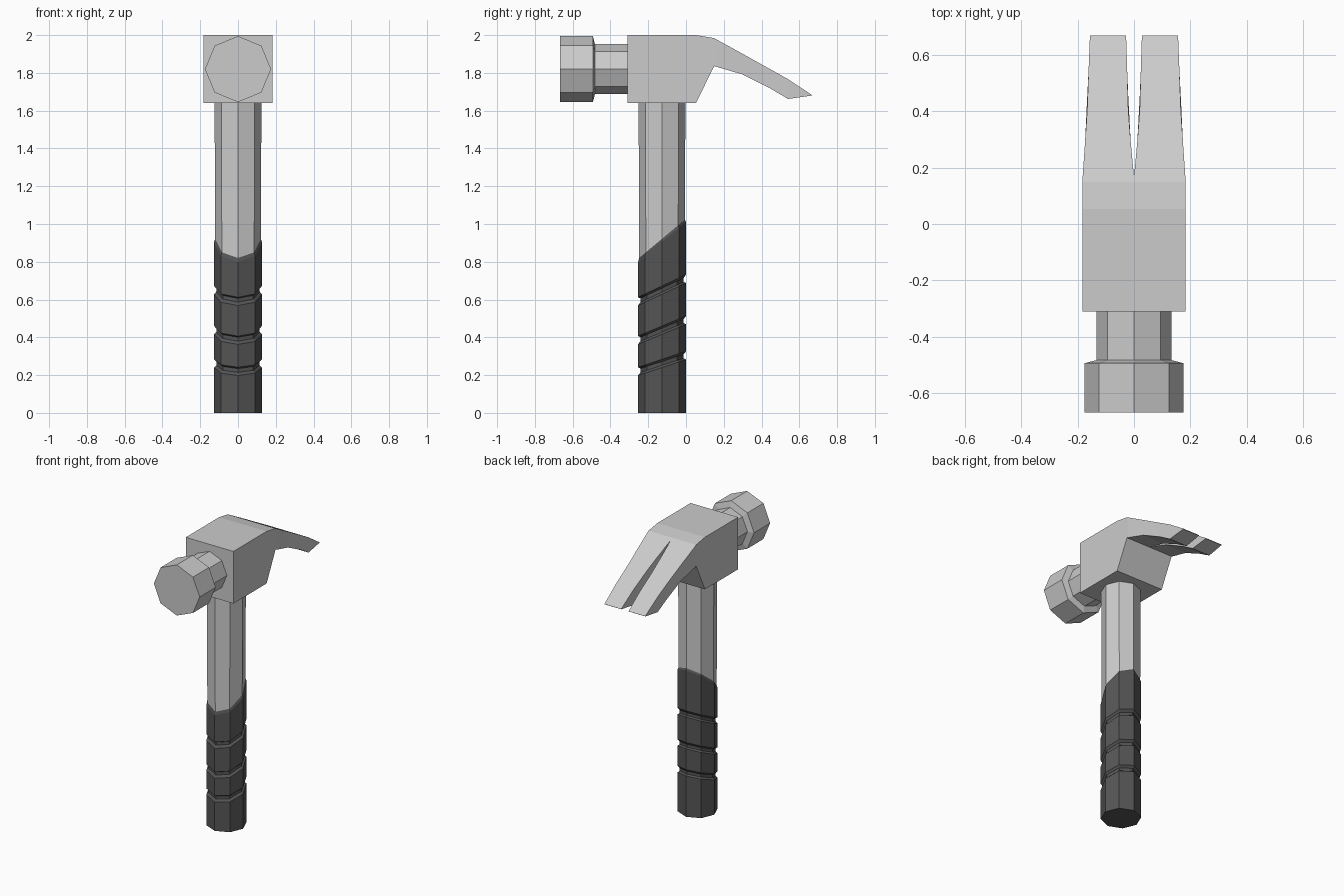
import bpy, bmesh, math

if "Cube" in bpy.data.objects:
    bpy.data.objects.remove(bpy.data.objects["Cube"])

dark = bpy.data.materials.new("dark_grip")
dark.diffuse_color = (0.09, 0.09, 0.09, 1)
dark.use_nodes = True
dark.node_tree.nodes["Principled BSDF"].inputs["Base Color"].default_value = dark.diffuse_color


def finish(name, bm, mat=None):
    bmesh.ops.recalc_face_normals(bm, faces=bm.faces)
    me = bpy.data.meshes.new(name)
    bm.to_mesh(me)
    bm.free()
    ob = bpy.data.objects.new(name, me)
    bpy.context.collection.objects.link(ob)
    if mat:
        me.materials.append(mat)
    return ob


def loft(name, rings, mat=None):
    """Skin a list of equal-length closed rings and cap both ends."""
    bm = bmesh.new()
    vs = [[bm.verts.new(p) for p in r] for r in rings]
    n = len(vs[0])
    for a, b in zip(vs, vs[1:]):
        for i in range(n):
            j = (i + 1) % n
            bm.faces.new((a[i], a[j], b[j], b[i]))
    bm.faces.new(vs[0])
    bm.faces.new(vs[-1])
    return finish(name, bm, mat)


OCT = [(math.cos(i * math.pi / 4), math.sin(i * math.pi / 4)) for i in range(8)]
YC = -0.127  # handle axis


def slanted(r, z, slope=0.0):
    return [(r * c, YC + r * s, z + slope * r * s) for c, s in OCT]


# Rubber grip with three slanted grooves
rings = [slanted(0.127, 0)]
for z, slope in ((0.262, 0.33), (0.438, 0.42), (0.65, 0.47)):
    rings += [slanted(0.127, z - 0.022, slope), slanted(0.114, z - 0.01, slope),
              slanted(0.114, z + 0.01, slope), slanted(0.127, z + 0.022, slope)]
rings += [slanted(0.127, 0.905, 0.84), slanted(0.121, 0.922, 0.84)]
loft("grip", rings, dark)

# Bare handle shaft
loft("shaft", [slanted(0.121, 0.9, 0.84), slanted(0.124, 1.66)])

# Neck and striking face, turned around the y axis
poll = [(-0.30, 0.132), (-0.482, 0.132), (-0.493, 0.175), (-0.668, 0.175)]
loft("striking_face", [[(r * c, y, 1.82 + r * s) for c, s in OCT] for y, r in poll])

# Head and claw: one half as sections (top y, z, bottom y, z, inner x, outer x), mirrored
sections = [
    (-0.31, 2.0, -0.31, 1.64, 0, 0.182),
    (0.053, 2.0, 0.053, 1.64, 0, 0.182),
    (0.149, 1.984, 0.149, 1.836, 0, 0.182),
    (0.165, 1.975, 0.165, 1.831, 0, 0.182),
    (0.296, 1.903, 0.296, 1.793, 0.012, 0.173),
    (0.40, 1.845, 0.444, 1.719, 0.02, 0.166),
    (0.54, 1.767, 0.54, 1.662, 0.024, 0.161),
    (0.668, 1.682, 0.666, 1.680, 0.028, 0.156),
]
bm = bmesh.new()
rows = [[bm.verts.new(p) for p in ((i, ty, tz), (o, ty, tz), (o, by, bz), (i, by, bz))]
        for ty, tz, by, bz, i, o in sections]
for k, (a, b) in enumerate(zip(rows, rows[1:])):
    for i in range(4):
        if i == 3 and k < 3:
            continue  # solid block: no wall on the mirror plane
        j = (i + 1) % 4
        bm.faces.new((a[i], a[j], b[j], b[i]))
bm.faces.new(rows[0])
bm.faces.new(rows[-1])
head = finish("head_and_claw", bm)
# outward winding check on the open half: front cap must face -y
cap = min(head.data.polygons, key=lambda p: p.center.y)
if cap.normal.y > 0:
    head.data.flip_normals()
mirror = head.modifiers.new("mirror", "MIRROR")
mirror.use_axis = (True, False, False)
mirror.merge_threshold = 0.0005
